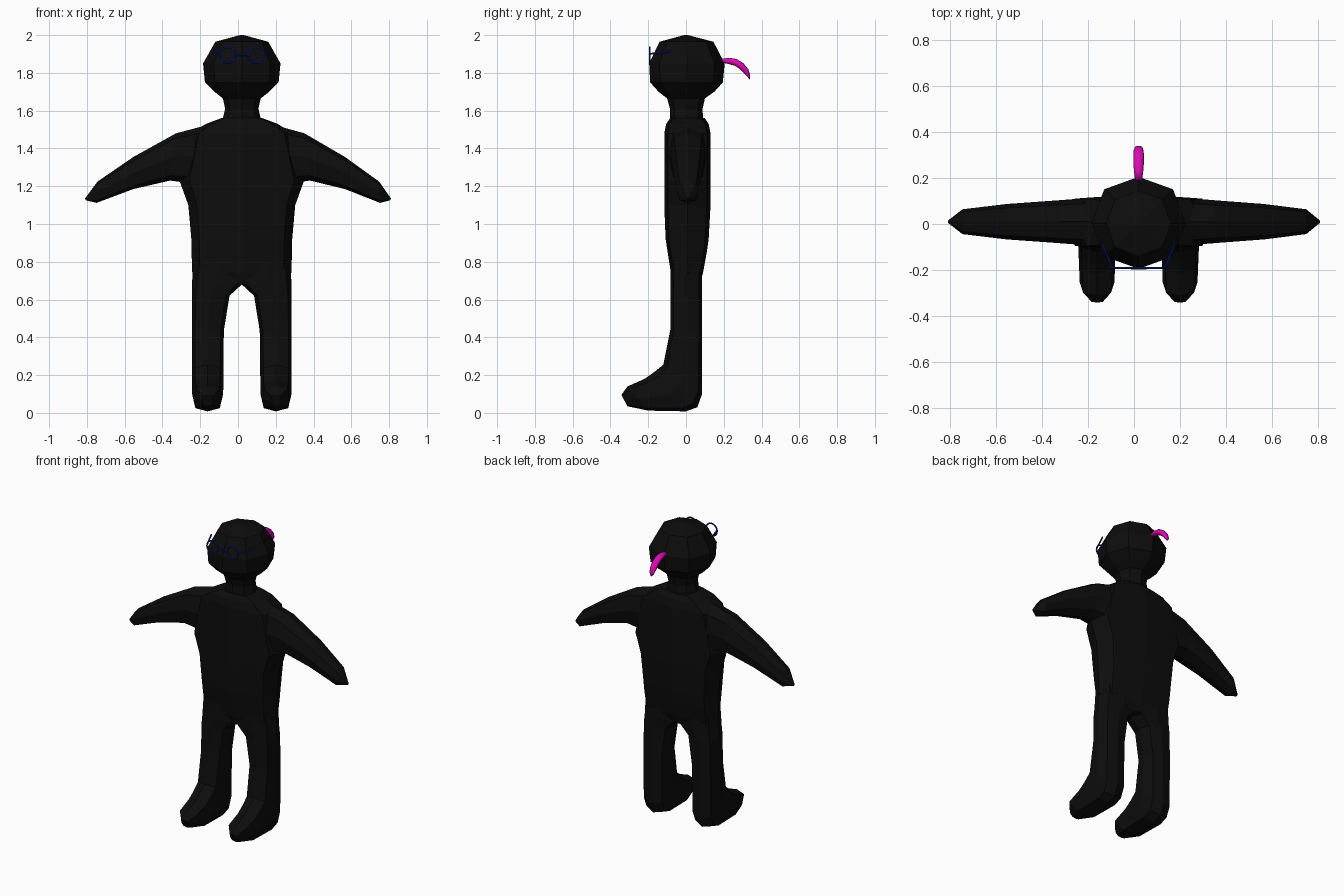
import bpy, bmesh, math
from mathutils import Vector

cube = bpy.data.objects.get("Cube")
if cube:
    bpy.data.objects.remove(cube, do_unlink=True)

CX = 0.02  # centre line of the figure


def material(name, rgb):
    m = bpy.data.materials.new(name)
    m.use_nodes = True
    m.diffuse_color = (*rgb, 1)
    m.node_tree.nodes["Principled BSDF"].inputs["Base Color"].default_value = (*rgb, 1)
    return m


BLACK = material("matte black", (0.004, 0.004, 0.004))
PINK = material("hot pink", (0.72, 0.003, 0.45))
BLUE = material("navy blue", (0.003, 0.02, 0.3))


def loft(name, rings, mat, corner=0.8, sides=8, smooth=False):
    """Skin rings given as (edge point, opposite edge point, half-width vector)."""
    bm = bmesh.new()
    loops = []
    for p, q, w in rings:
        p, q, w = Vector(p), Vector(q), Vector(w)
        mid, half = (p + q) / 2, (p - q) / 2
        loop = []
        for k in range(sides):
            a = 2 * math.pi * k / sides
            c, s = math.cos(a), math.sin(a)
            if sides == 8 and k % 2:
                c, s = math.copysign(corner, c), math.copysign(corner, s)
            loop.append(bm.verts.new(mid + half * c + w * s))
        loops.append(loop)
    for a, b in zip(loops, loops[1:]):
        for k in range(sides):
            n = (k + 1) % sides
            bm.faces.new((a[k], a[n], b[n], b[k]))
    bm.faces.new(loops[0])
    bm.faces.new(loops[-1])
    bmesh.ops.recalc_face_normals(bm, faces=bm.faces)
    mesh = bpy.data.meshes.new(name)
    bm.to_mesh(mesh)
    bm.free()
    mesh.materials.append(mat)
    if smooth:
        for f in mesh.polygons:
            f.use_smooth = True
    ob = bpy.data.objects.new(name, mesh)
    bpy.context.collection.objects.link(ob)
    return ob


def rod(name, a, b, r, mat):
    a, b, up = Vector(a), Vector(b), Vector((0, 0, r))
    w = (b - a).cross(up).normalized() * r
    loft(name, [(e + up, e - up, w) for e in (a, b)], mat, corner=0.7)


# Head and neck: z, half width, front y, back y
head = [(2.0, 0.01, -0.01, 0.01), (1.965, 0.14, -0.14, 0.145), (1.85, 0.205, -0.195, 0.205),
        (1.75, 0.195, -0.19, 0.195), (1.70, 0.145, -0.145, 0.15), (1.665, 0.1, -0.1, 0.1),
        (1.61, 0.088, -0.085, 0.088), (1.54, 0.105, -0.085, 0.09)]
loft("head", [((CX, f, z), (CX, b, z), (w, 0, 0)) for z, w, f, b in head], BLACK, 0.73)

# Torso
torso = [(1.56, 0.11, -0.085, 0.1), (1.53, 0.19, -0.105, 0.12), (1.48, 0.27, -0.115, 0.13),
         (1.23, 0.33, -0.115, 0.13), (1.1, 0.283, -0.115, 0.13), (0.92, 0.267, -0.108, 0.12),
         (0.85, 0.266, -0.097, 0.11), (0.74, 0.262, -0.08, 0.09), (0.68, 0.2, -0.06, 0.07)]
loft("torso", [((CX, f, z), (CX, b, z), (w, 0, 0)) for z, w, f, b in torso], BLACK, 0.84)

# Arms: top reach, top z, bottom reach, bottom z, half depth
arm = [(0.1, 1.545, 0.15, 1.2, 0.11), (0.34, 1.48, 0.37, 1.23, 0.092),
       (0.56, 1.355, 0.56, 1.185, 0.077), (0.745, 1.225, 0.75, 1.112, 0.054),
       (0.81, 1.135, 0.805, 1.125, 0.006)]
# Legs: front y, front z, back y, back z, inner x, outer x
leg = [(-0.08, 0.88, 0.085, 0.88, 0.0, 0.25), (-0.083, 0.68, 0.085, 0.68, 0.0, 0.264),
       (-0.083, 0.62, 0.085, 0.62, 0.065, 0.264), (-0.083, 0.44, 0.085, 0.43, 0.095, 0.264),
       (-0.12, 0.255, 0.085, 0.1, 0.098, 0.264), (-0.17, 0.215, 0.06, 0.03, 0.098, 0.264),
       (-0.22, 0.18, 0.0, 0.008, 0.1, 0.262), (-0.31, 0.14, -0.2, 0.012, 0.105, 0.256),
       (-0.342, 0.095, -0.31, 0.035, 0.15, 0.21)]

for s, side in ((1, "left"), (-1, "right")):
    def reach(r):
        return s * r + CX * (1 - r / 0.81)
    loft(side + "_arm", [((reach(a), 0.01, za), (reach(b), 0.01, zb), (0, d, 0))
                         for a, za, b, zb, d in arm], BLACK, 0.78)
    rings = []
    for f, zf, b, zb, i, o in leg:
        x = CX + s * (i + o) / 2
        rings.append(((x, f, zf), (x, b, zb), ((o - i) / 2, 0, 0)))
    loft(side + "_leg", rings, BLACK, 0.8)

    # Spectacle rim and temple
    bpy.ops.mesh.primitive_torus_add(
        major_segments=20, minor_segments=6, major_radius=0.041, minor_radius=0.005,
        location=(CX + s * 0.075, -0.192, 1.895), rotation=(math.pi / 2, 0, 0))
    rim = bpy.context.object
    rim.name = side + "_rim"
    rim.data.materials.append(BLUE)
    rod(side + "_temple", (CX + s * 0.115, -0.192, 1.9),
        (CX + s * 0.158, -0.085, 1.915), 0.005, BLUE)

rod("bridge", (CX - 0.034, -0.192, 1.895), (CX + 0.034, -0.192, 1.895), 0.005, BLUE)

# Ponytail: upper y, z, lower y, z, half width
tail = [(0.19, 1.875, 0.19, 1.855, 0.015), (0.23, 1.88, 0.225, 1.847, 0.02),
        (0.27, 1.873, 0.258, 1.838, 0.023), (0.305, 1.85, 0.285, 1.82, 0.023),
        (0.33, 1.82, 0.307, 1.798, 0.022), (0.34, 1.79, 0.325, 1.78, 0.017),
        (0.338, 1.765, 0.334, 1.767, 0.006)]
loft("ponytail", [((CX, a, za), (CX, b, zb), (w, 0, 0)) for a, za, b, zb, w in tail],
     PINK, sides=12, smooth=True)
